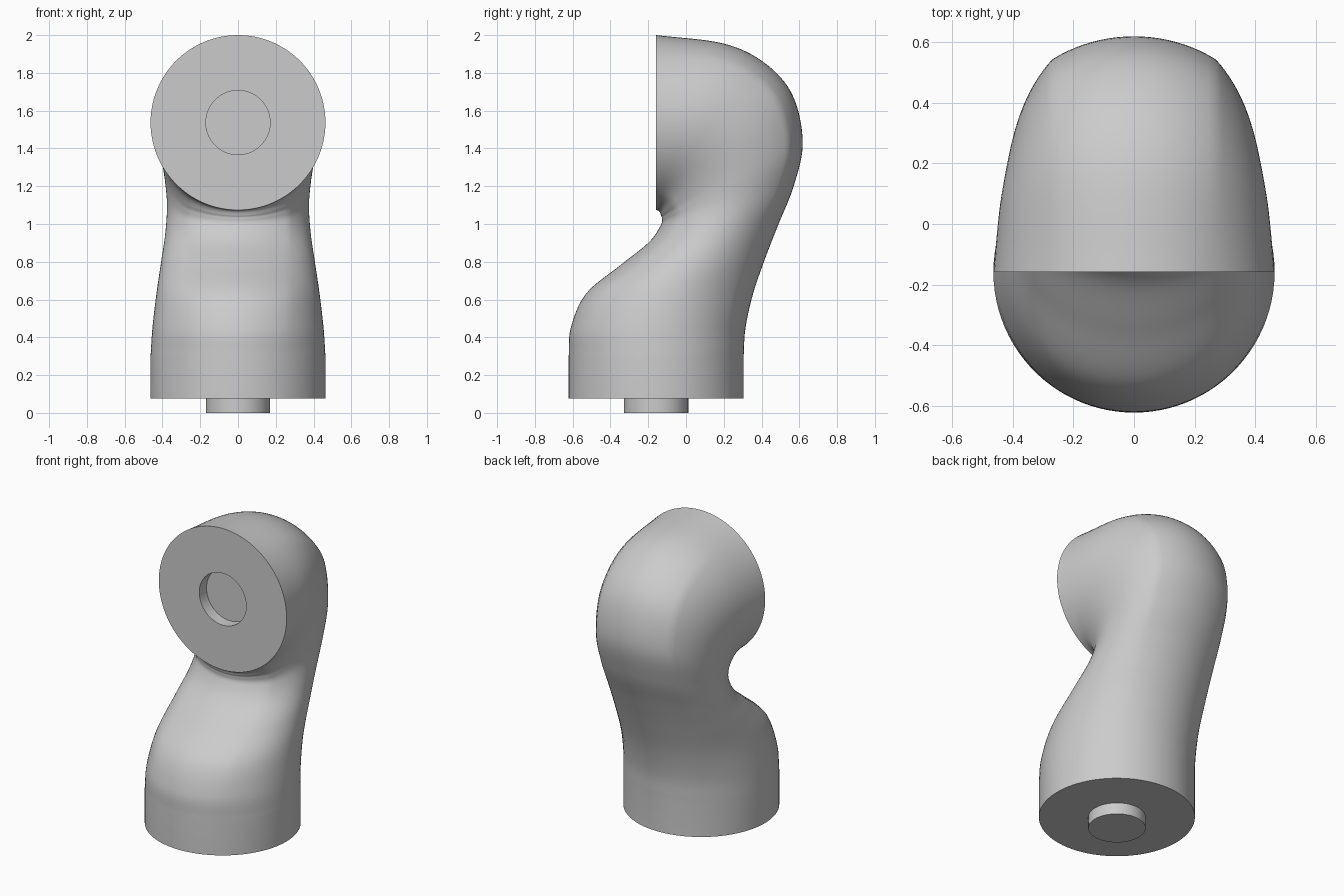
import bpy, bmesh, math
from mathutils import Vector

cube = bpy.data.objects.get("Cube")
if cube:
    bpy.data.objects.remove(cube)

R = 0.463          # radius of both end discs
PEG = 0.17         # radius of peg and socket
AXIS_Y = -0.158    # centre of the base and plane of the socket face
CORNER = 0.27      # half width between the soft ridges
SAG = R - math.sqrt(R * R - CORNER * CORNER)

grey = bpy.data.materials.new("plain grey")
grey.use_nodes = True
grey.diffuse_color = (0.6, 0.6, 0.6, 1)
grey.node_tree.nodes["Principled BSDF"].inputs["Base Color"].default_value = (0.6, 0.6, 0.6, 1)


def arc(half_chord, rise, n):
    """Points (along, out) of a shallow arc, with out = 0 at its ends."""
    radius = (half_chord ** 2 + rise ** 2) / (2 * rise)
    reach = math.atan2(half_chord, radius - rise)
    for i in range(n):
        a = reach * (2 * i / n - 1)
        yield radius * math.sin(a), radius * math.cos(a) - radius + rise


def section(inner, outer, width):
    """Four-arc cross-section spanning from the inner to the outer profile."""
    mid, half = (inner + outer) / 2, (outer - inner).length / 2
    axis = (outer - inner).normalized()
    flat = half - SAG
    pts = [(s, flat + o) for s, o in arc(CORNER, SAG, 20)]
    pts += [(CORNER + o, -s) for s, o in arc(flat, width - CORNER, 28)]
    pts += [(-s, -flat - o) for s, o in arc(CORNER, SAG, 20)]
    pts += [(-CORNER - o, s) for s, o in arc(flat, width - CORNER, 28)]
    return [mid + axis * a + Vector((x, 0, 0)) for x, a in pts]


def catmull(p, t):
    a, b, c, d = p
    return 0.5 * (2 * b + (c - a) * t + (2 * a - 5 * b + 4 * c - d) * t * t
                  + (3 * b - a - 3 * c + d) * t ** 3)


def finish(bm, name):
    bmesh.ops.recalc_face_normals(bm, faces=bm.faces)
    mesh = bpy.data.meshes.new(name)
    bm.to_mesh(mesh)
    bm.free()
    obj = bpy.data.objects.new(name, mesh)
    mesh.materials.append(grey)
    bpy.context.collection.objects.link(obj)
    bpy.ops.object.select_all(action="DESELECT")
    obj.select_set(True)
    bpy.context.view_layer.objects.active = obj
    bpy.ops.object.shade_smooth_by_angle(angle=math.radians(50))
    return obj


# Stations: inner y, inner z, outer y, outer z, half width
stations = [
    (AXIS_Y - R, 0.30, AXIS_Y + R, 0.30, R),
    (-0.61, 0.45, 0.315, 0.45, 0.453),
    (-0.53, 0.63, 0.355, 0.63, 0.432),
    (-0.35, 0.78, 0.42, 0.82, 0.407),
    (-0.20, 0.90, 0.49, 1.00, 0.385),
    (-0.135, 0.99, 0.57, 1.20, 0.376),
    (-0.128, 1.03, 0.618, 1.43, 0.386),
    (-0.132, 1.045, 0.565, 1.68, 0.405),
    (-0.137, 1.06, 0.42, 1.85, 0.425),
    (-0.145, 1.07, 0.20, 1.955, 0.445),
    (AXIS_Y, 2 - 2 * R, AXIS_Y, 2.0, R),
]

# Bent body: base collar, swept neck, flat head face and socket
rings = []
keys = [Vector(s) for s in stations]
keys = [2 * keys[0] - keys[1]] + keys + [2 * keys[-1] - keys[-2]]
STEPS = 8
for i in range(len(stations) - 1):
    for k in range(STEPS):
        iy, iz, oy, oz, w = catmull(keys[i:i + 4], k / STEPS)
        rings.append(section(Vector((0, iy, iz)), Vector((0, oy, oz)), w))
iy, iz, oy, oz, w = stations[-1]
head = section(Vector((0, iy, iz)), Vector((0, oy, oz)), w)
centre = Vector((0, AXIS_Y, 2 - R))
socket = [centre + (p - centre) * PEG / R for p in head]
rings.insert(0, [Vector((p.x, p.y, 0.075)) for p in rings[0]])
rings += [head, socket, [p + Vector((0, 0.075, 0)) for p in socket]]

bm = bmesh.new()
loops = [[bm.verts.new(p) for p in ring] for ring in rings]
for low, high in zip(loops, loops[1:]):
    for j in range(len(low)):
        bm.faces.new((low[j - 1], low[j], high[j], high[j - 1]))
bm.faces.new(loops[0])
bm.faces.new(loops[-1])
finish(bm, "bent_body")

# Peg under the base
bm = bmesh.new()
bmesh.ops.create_cone(bm, cap_ends=True, segments=64, radius1=PEG, radius2=PEG, depth=0.08)
bmesh.ops.translate(bm, verts=bm.verts, vec=(0, AXIS_Y, 0.04))
finish(bm, "base_peg")
